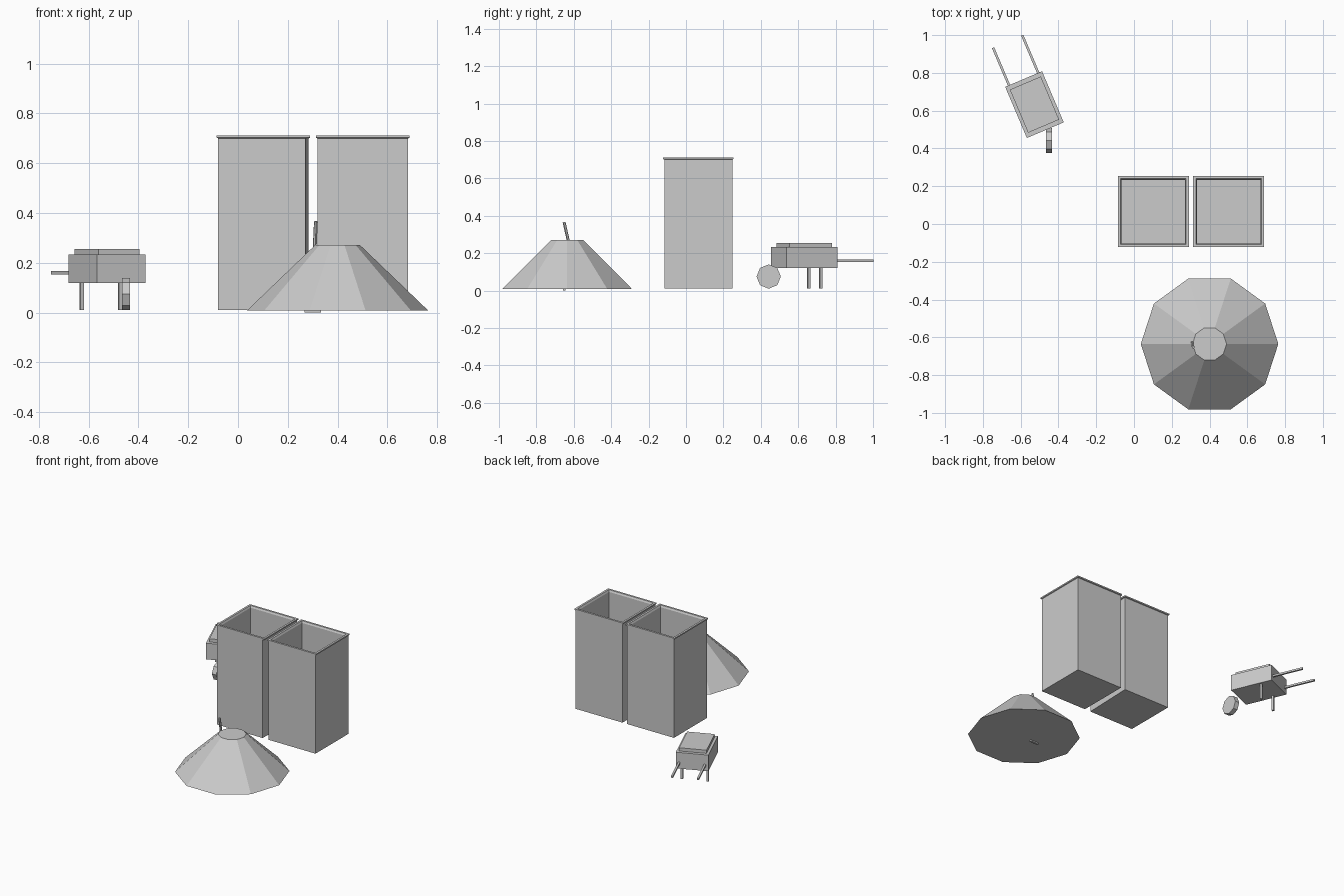
import bpy, bmesh, math
from mathutils import Matrix, Vector

cube = bpy.data.objects.get("Cube")
if cube:
    bpy.data.objects.remove(cube)

GREY = (0.6, 0.6, 0.6, 1)
grey = bpy.data.materials.new("plain_grey")
grey.use_nodes = True
grey.diffuse_color = GREY
grey.node_tree.nodes["Principled BSDF"].inputs["Base Color"].default_value = GREY


def finish(name, bm, matrix=None):
    """Turn a bmesh into a flat-shaded object."""
    bmesh.ops.recalc_face_normals(bm, faces=bm.faces)
    mesh = bpy.data.meshes.new(name)
    bm.to_mesh(mesh)
    bm.free()
    mesh.materials.append(grey)
    obj = bpy.data.objects.new(name, mesh)
    bpy.context.collection.objects.link(obj)
    if matrix:
        obj.matrix_world = matrix
    return obj


def box(name, centre, size, matrix=None):
    bm = bmesh.new()
    bmesh.ops.create_cube(bm, size=1, matrix=Matrix.Translation(centre) @ Matrix.Diagonal((*size, 1)))
    return finish(name, bm, matrix)


def frustum(name, sides, r1, r2, height, matrix):
    bm = bmesh.new()
    bmesh.ops.create_cone(bm, cap_ends=True, segments=sides, radius1=r1, radius2=r2, depth=height)
    return finish(name, bm, matrix)


def rod(name, a, b, radius, sides=6):
    a, b = Vector(a), Vector(b)
    turn = (b - a).to_track_quat('Z', 'Y').to_matrix().to_4x4()
    return frustum(name, sides, radius, radius, (b - a).length, Matrix.Translation((a + b) / 2) @ turn)


def open_bin(name, x, y, skew=0):
    """Square open bin: stacked square rings up the outside, over the rim, down inside."""
    rings = [(0.182, 0.01), (0.182, 0.70), (0.188, 0.703), (0.188, 0.712),
             (0.174, 0.712), (0.168, 0.70), (0.168, 0.025)]
    bm = bmesh.new()
    loops = []
    for i, (h, z) in enumerate(rings):
        loop = [bm.verts.new((x + sx * h, y + sy * h, z))
                for sx, sy in ((-1, -1), (1, -1), (1, 1), (-1, 1))]
        if i < 2:
            loop[1].co.x -= skew
        loops.append(loop)
    for low, high in zip(loops, loops[1:]):
        for k in range(4):
            n = (k + 1) % 4
            bm.faces.new((low[k], low[n], high[n], high[k]))
    bm.faces.new(loops[0])
    bm.faces.new(loops[-1])
    return finish(name, bm)


# Pair of tall bins
open_bin("left_bin", 0.501, 0.066)
open_bin("right_bin", 0.102, 0.066, skew=0.012)

# Heap with a flat top
frustum("heap", 10, 0.364, 0.09, 0.263,
        Matrix.Translation((0.4, -0.635, 0.14)) @ Matrix.Rotation(math.pi / 2, 4, 'Z'))

# Shovel stuck in the heap
rod("shovel_handle", (0.303, -0.603, 0.15), (0.313, -0.652, 0.366), 0.008)
box("shovel_blade", (0.301, -0.65, 0.075), (0.066, 0.014, 0.15))

# Wheelbarrow, turned in plan
place = Matrix.Translation((-0.527, 0.632, 0)) @ Matrix.Rotation(math.radians(23), 4, 'Z')
box("barrow_tray", (0, 0, 0.176), (0.212, 0.294, 0.113), place)
box("barrow_load", (0, 0, 0.243), (0.178, 0.248, 0.024), place)
for side, label in ((-1, "right"), (1, "left")):
    box("barrow_handle_" + label, (side * 0.084, 0.25, 0.16), (0.013, 0.226, 0.013), place)
    box("barrow_leg_" + label, (side * 0.084, 0.061, 0.066), (0.014, 0.014, 0.112), place)

# Wheel, aligned with the x axis
frustum("barrow_wheel", 8, 0.065, 0.065, 0.033,
        Matrix.Translation((-0.45, 0.442, 0.075)) @ Matrix.Rotation(math.pi / 2, 4, 'Y'))
